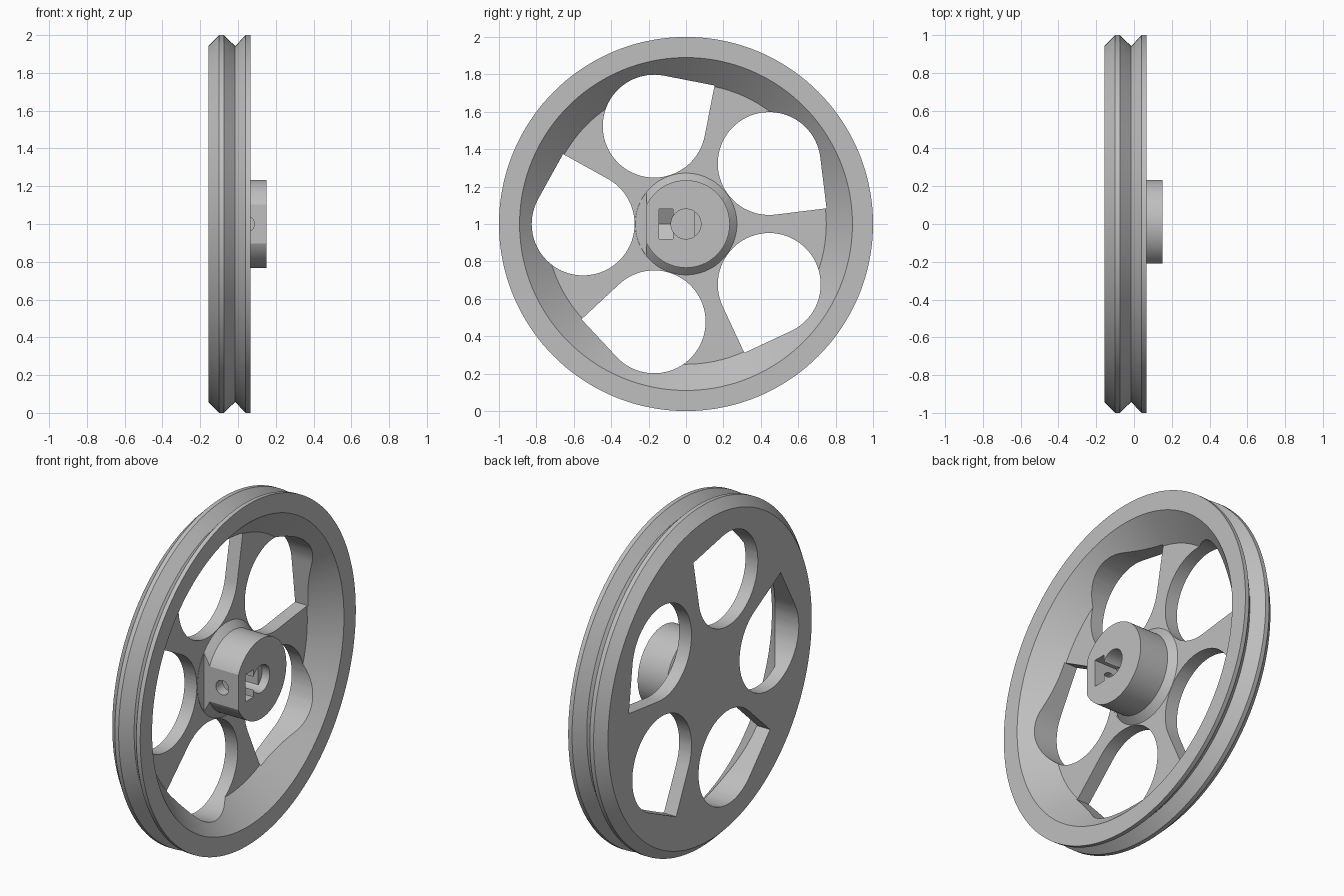
import bpy
import bmesh
from math import sin, cos, pi, radians
from mathutils import Matrix, Vector

if "Cube" in bpy.data.objects:
    bpy.data.objects.remove(bpy.data.objects["Cube"], do_unlink=True)

CENTRE = Vector((0, 0, 1))
BACK, WEB, FRONT, HUB_END = -0.155, -0.075, 0.065, 0.15

grey = bpy.data.materials.new("plain grey")
grey.use_nodes = True
colour = (0.52, 0.52, 0.52, 1)
grey.diffuse_color = colour
grey.node_tree.nodes["Principled BSDF"].inputs["Base Color"].default_value = colour


def finish(name, bm):
    bmesh.ops.recalc_face_normals(bm, faces=bm.faces)
    mesh = bpy.data.meshes.new(name)
    bm.to_mesh(mesh)
    bm.free()
    mesh.materials.append(grey)
    ob = bpy.data.objects.new(name, mesh)
    ob.location = CENTRE
    bpy.context.collection.objects.link(ob)
    return ob


def lathe(name, profile, steps):
    """Revolve (x, radius) points about the x axis."""
    bm = bmesh.new()
    verts = [bm.verts.new((x, 0, r)) for x, r in profile]
    edges = [bm.edges.new(pair) for pair in zip(verts, verts[1:])]
    bmesh.ops.spin(bm, geom=verts + edges, cent=(0, 0, 0), axis=(1, 0, 0),
                   angle=2 * pi, steps=steps)
    bmesh.ops.remove_doubles(bm, verts=bm.verts, dist=1e-5)
    return finish(name, bm)


def prism(name, outline, start, depth):
    """Extrude a closed outline of 3D points along a depth vector."""
    bm = bmesh.new()
    face = bm.faces.new([bm.verts.new(Vector(p) + Vector(start)) for p in outline])
    new = bmesh.ops.extrude_face_region(bm, geom=[face])["geom"]
    bmesh.ops.translate(bm, vec=depth,
                        verts=[v for v in new if isinstance(v, bmesh.types.BMVert)])
    return finish(name, bm)


def box(name, lo, hi):
    outline = [(0, lo[1], lo[2]), (0, hi[1], lo[2]), (0, hi[1], hi[2]), (0, lo[1], hi[2])]
    return prism(name, outline, (lo[0], 0, 0), (hi[0] - lo[0], 0, 0))


def arc(radius, a0, a1, steps):
    angles = [a0 + (a1 - a0) * i / steps for i in range(steps + 1)]
    return [(radius * cos(a), radius * sin(a)) for a in angles]


def combine(target, tool, operation="DIFFERENCE"):
    mod = target.modifiers.new("combine", "BOOLEAN")
    mod.operation, mod.solver, mod.object = operation, "EXACT", tool
    bpy.ops.object.select_all(action="DESELECT")
    bpy.context.view_layer.objects.active = target
    target.select_set(True)
    bpy.ops.object.modifier_apply(modifier=mod.name)
    bpy.data.objects.remove(tool, do_unlink=True)


# Grooved rim, dished web and hub in one turned body
wheel = lathe("pulley_wheel", [
    (BACK, 0), (BACK, 0.945), (-0.1, 1), (-0.075, 1), (-0.015, 0.942),
    (0.04, 1), (FRONT, 1), (FRONT, 0.89), (WEB, 0.75),
    (WEB, 0.272), (-0.037, 0.234), (HUB_END, 0.234), (HUB_END, 0)], 144)

# Five round web openings, each with one square corner
opening_radius, opening_offset = 0.275, 0.55
teardrop = arc(opening_radius, pi / 4, 2 * pi - pi / 4, 54)
teardrop.append((opening_radius * 2 ** 0.5, 0))
for i in range(5):
    angle = radians(36 + 72 * i)
    turn = Matrix.Rotation(angle - radians(74), 2)
    middle = Vector((cos(angle), sin(angle))) * opening_offset
    outline = [(0, *(turn @ Vector(p) + middle)) for p in teardrop]
    combine(wheel, prism("opening_cutter", outline, (-0.3, 0, 0), (0.6, 0, 0)))

# Flat on the front side of the hub
combine(wheel, box("flat_cutter", (WEB + 0.001, -0.4, -0.25), (0.3, -0.21, 0.25)))

# Blind axle bore with a keyed flat
circle = arc(1, 0, 2 * pi, 48)[:-1]
bore = [(0, 0.08 * a, 0.08 * b) for a, b in circle]
combine(wheel, prism("bore_cutter", bore, (-0.1, 0, 0), (0.4, 0, 0)))
combine(wheel, box("bore_key", (-0.12, 0.045, -0.09), (0.1, 0.1, 0.09)), "UNION")

# Grub screw hole and pointed nut slot
screw_x = 0.045
screw = [(0.042 * a, 0, 0.042 * b) for a, b in circle]
combine(wheel, prism("screw_cutter", screw, (screw_x, -0.4, 0), (0, 0.4, 0)))
half = 0.08
slot = [(0.3, 0, half), (-0.046, 0, half), (-0.092, 0, 0), (-0.046, 0, -half), (0.3, 0, -half)]
combine(wheel, prism("nut_cutter", slot, (screw_x, -0.145, 0), (0, 0.075, 0)))

bpy.ops.object.select_all(action="DESELECT")
wheel.select_set(True)
bpy.context.view_layer.objects.active = wheel
bpy.ops.object.shade_smooth_by_angle(angle=radians(25))
